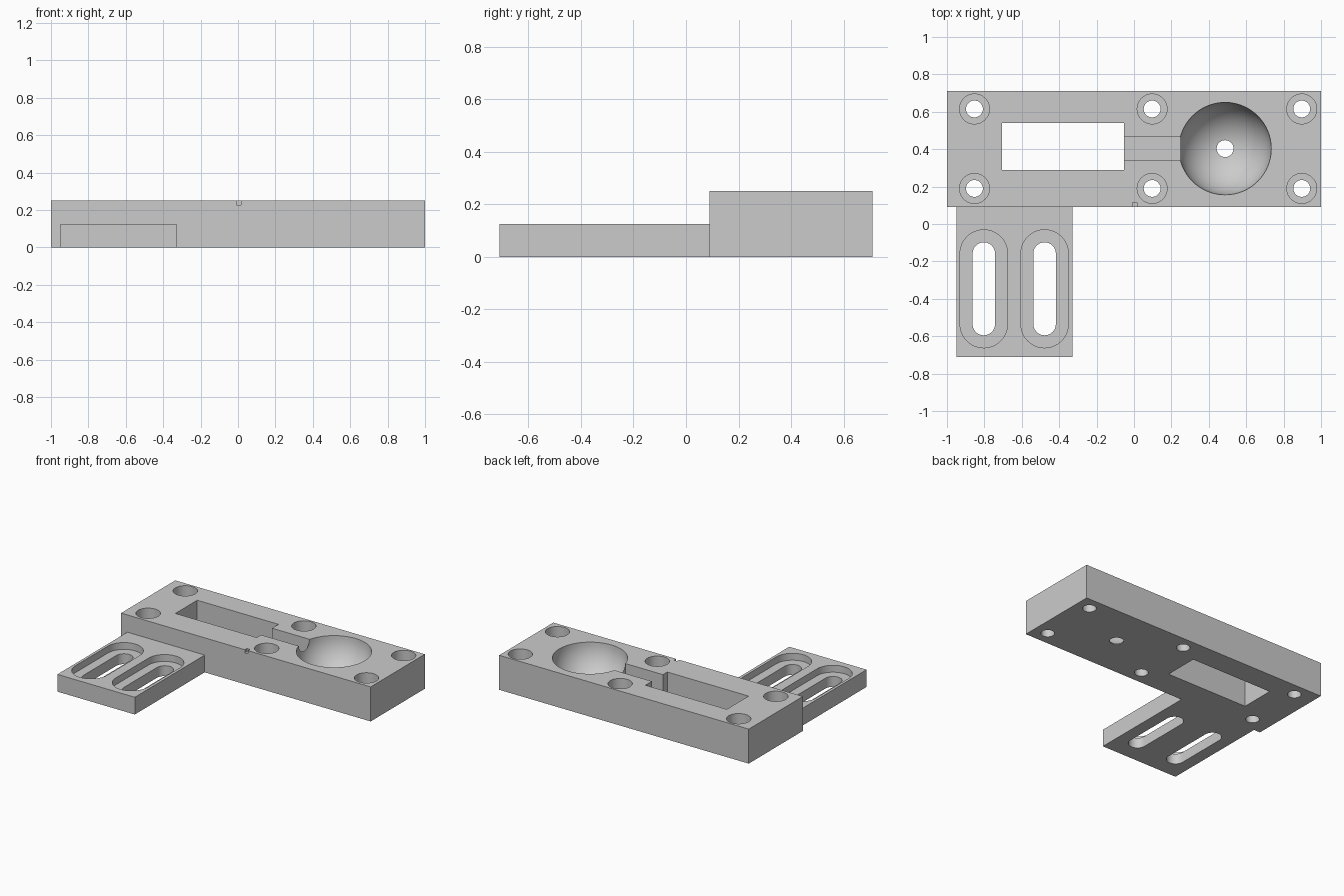
import bpy
import bmesh
import math
from mathutils import Matrix, Vector

if "Cube" in bpy.data.objects:
    bpy.data.objects.remove(bpy.data.objects["Cube"], do_unlink=True)

grey = bpy.data.materials.new("plain grey")
grey.use_nodes = True
colour = (0.6, 0.6, 0.6, 1)
grey.diffuse_color = colour
grey.node_tree.nodes["Principled BSDF"].inputs["Base Color"].default_value = colour


def finish(name, bm):
    bmesh.ops.recalc_face_normals(bm, faces=bm.faces)
    mesh = bpy.data.meshes.new(name)
    bm.to_mesh(mesh)
    bm.free()
    mesh.materials.append(grey)
    obj = bpy.data.objects.new(name, mesh)
    bpy.context.collection.objects.link(obj)
    return obj


def box(name, low, high):
    low, high = Vector(low), Vector(high)
    bm = bmesh.new()
    place = Matrix.Translation((low + high) / 2) @ Matrix.Diagonal((*(high - low), 1))
    bmesh.ops.create_cube(bm, size=1, matrix=place)
    return finish(name, bm)


def slot(name, x, y0, y1, radius, z0, z1, steps=24):
    """Upright prism with round ends centred at y0 and y1; a cylinder when they match."""
    outline = []
    for y, start in ((y1, 0), (y0, math.pi)):
        for i in range(steps + 1):
            a = start + math.pi * i / steps
            outline.append((x + radius * math.cos(a), y + radius * math.sin(a), z0))
    bm = bmesh.new()
    face = bm.faces.new([bm.verts.new(p) for p in outline])
    bmesh.ops.remove_doubles(bm, verts=bm.verts, dist=1e-5)
    bm.faces.ensure_lookup_table()
    face = bm.faces[0]
    top = bmesh.ops.extrude_face_region(bm, geom=[face], use_keep_orig=True)["geom"]
    up = [v for v in top if isinstance(v, bmesh.types.BMVert)]
    bmesh.ops.translate(bm, verts=up, vec=(0, 0, z1 - z0))
    return finish(name, bm)


def ball(name, centre, radius):
    bm = bmesh.new()
    bmesh.ops.create_uvsphere(bm, u_segments=64, v_segments=32, radius=radius,
                              matrix=Matrix.Translation(centre))
    return finish(name, bm)


def carve(body, cutters):
    bpy.ops.object.select_all(action="DESELECT")
    body.select_set(True)
    bpy.context.view_layer.objects.active = body
    for cutter in cutters:
        cutter.hide_render = True
        mod = body.modifiers.new("cut", "BOOLEAN")
        mod.operation = "DIFFERENCE"
        mod.solver = "EXACT"
        mod.object = cutter
        bpy.ops.object.modifier_apply(modifier=mod.name)
        bpy.data.objects.remove(cutter, do_unlink=True)
    bpy.ops.object.shade_smooth_by_angle(angle=math.radians(30))


TOP, PLATE_TOP = 0.25, 0.125
BACK, FRONT, STEP = 0.71, -0.71, 0.09
BELOW, ABOVE = -0.1, 0.4

# Main block: window, channel, bowl with drain, edge notch
block = box("main_block", (-1, STEP, 0), (1, BACK, TOP))
bowl_x, bowl_y = 0.487, 0.403
cuts = [
    box("window_cutter", (-0.705, 0.29, BELOW), (-0.053, 0.54, ABOVE)),
    box("channel_cutter", (-0.1, 0.34, 0.125), (0.248, 0.466, ABOVE)),
    ball("bowl_cutter", (bowl_x, bowl_y, TOP), 0.247),
    slot("drain_cutter", bowl_x, bowl_y, bowl_y, 0.045, BELOW, 0.1),
    box("notch_cutter", (-0.008, 0, 0.227), (0.017, 0.114, ABOVE)),
]
# Six counterbored screw holes
for x in (-0.853, 0.097, 0.897):
    for y in (0.19, 0.615):
        cuts.append(slot("counterbore_cutter", x, y, y, 0.08, 0.125, ABOVE))
        cuts.append(slot("screw_cutter", x, y, y, 0.045, BELOW, 0.2))
carve(block, cuts)

# Mounting plate with two recessed adjustment slots
plate = box("mounting_plate", (-0.95, FRONT, 0), (-0.33, STEP, PLATE_TOP))
cuts = []
for x in (-0.803, -0.478):
    cuts.append(slot("recess_cutter", x, -0.535, -0.158, 0.127, 0.075, ABOVE))
    cuts.append(slot("slot_cutter", x, -0.535, -0.158, 0.06, BELOW, 0.1))
carve(plate, cuts)
